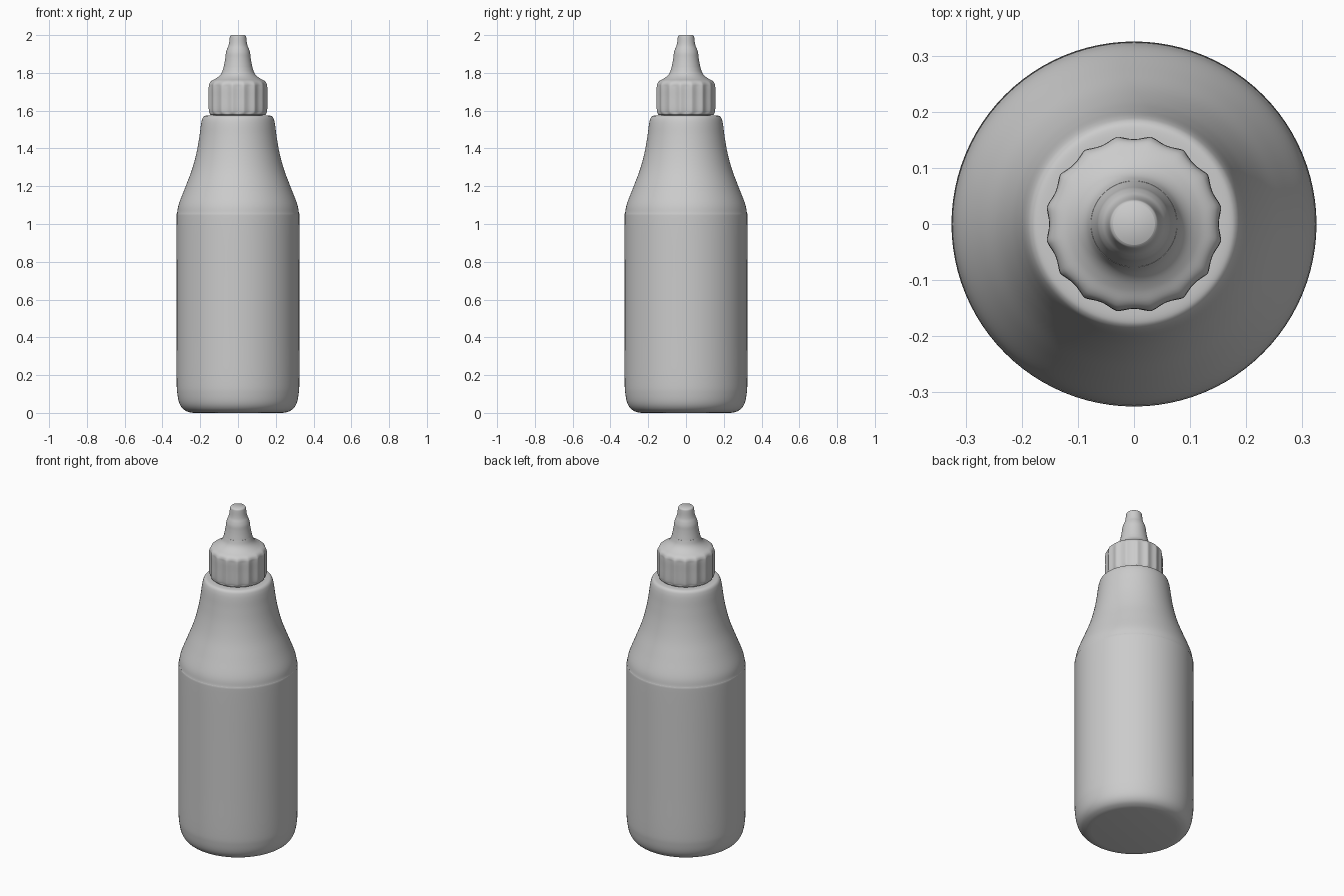
import bpy, bmesh, math

if "Cube" in bpy.data.objects:
    bpy.data.objects.remove(bpy.data.objects["Cube"])


def smooth_profile(pts, steps=5):
    """Catmull-Rom curve through (radius, height) points."""
    out = []
    for i in range(len(pts) - 1):
        p0, p1 = pts[max(i - 1, 0)], pts[i]
        p2, p3 = pts[i + 1], pts[min(i + 2, len(pts) - 1)]
        for s in range(steps):
            t = s / steps
            out.append(tuple(
                0.5 * (2 * b + (c - a) * t + (2 * a - 5 * b + 4 * c - d) * t * t
                       + (3 * b - a - 3 * c + d) * t ** 3)
                for a, b, c, d in zip(p0, p1, p2, p3)))
    return out + [pts[-1]]


def lathe(name, profile, segments, scale=None):
    """Revolve a profile about z, closing both ends; scale(angle, z) shapes the rim."""
    bm = bmesh.new()
    rings = []
    for r, z in profile:
        ring = []
        for k in range(segments):
            a = 2 * math.pi * k / segments
            q = r * (scale(a, z) if scale else 1)
            ring.append(bm.verts.new((q * math.cos(a), q * math.sin(a), z)))
        rings.append(ring)
    for lo, hi in zip(rings, rings[1:]):
        for k in range(segments):
            n = (k + 1) % segments
            bm.faces.new((lo[k], lo[n], hi[n], hi[k]))
    bm.faces.new(rings[0][::-1])
    bm.faces.new(rings[-1])
    mesh = bpy.data.meshes.new(name)
    bm.to_mesh(mesh)
    bm.free()
    ob = bpy.data.objects.new(name, mesh)
    bpy.context.collection.objects.link(ob)
    bpy.ops.object.select_all(action='DESELECT')
    ob.select_set(True)
    bpy.context.view_layer.objects.active = ob
    bpy.ops.object.shade_smooth_by_angle(angle=math.radians(40))
    return ob


# Bottle: rounded base, straight wall, tapering shoulder, rounded top
bottle = [(0.235, 0.0), (0.262, 0.005), (0.29, 0.02), (0.31, 0.05), (0.321, 0.10),
          (0.325, 0.17), (0.325, 0.4), (0.325, 0.7), (0.325, 1.02), (0.322, 1.06),
          (0.312, 1.11), (0.277, 1.20), (0.243, 1.29), (0.219, 1.38), (0.205, 1.46),
          (0.197, 1.52), (0.191, 1.55), (0.183, 1.567), (0.168, 1.574), (0.13, 1.575)]
lathe("bottle", smooth_profile(bottle), 96)

# Neck joining bottle and cap
lathe("neck", [(0.13, 1.56), (0.13, 1.60)], 64)


# Cap: sixteen shallow flutes that fade into the rounded top
def flutes(a, z):
    fade = min(1, max(0, (1.765 - z) / 0.035)) * min(1, max(0, (z - 1.576) / 0.015))
    return 1 - 0.045 * fade * abs(math.cos(8 * a)) ** 1.3


cap = [(0.135, 1.576), (0.147, 1.579), (0.155, 1.59), (0.158, 1.61), (0.158, 1.67),
       (0.158, 1.725), (0.153, 1.745), (0.141, 1.758), (0.118, 1.770), (0.098, 1.785),
       (0.085, 1.803), (0.077, 1.828)]
lathe("cap", smooth_profile(cap), 192, flutes)

# Nozzle: stepped spout with a rounded tip
nozzle = [(0.077, 1.826), (0.071, 1.855), (0.067, 1.88), (0.064, 1.905), (0.058, 1.925),
          (0.051, 1.942), (0.047, 1.96), (0.044, 1.985), (0.042, 1.995), (0.037, 2.0)]
lathe("nozzle", smooth_profile(nozzle), 64)
